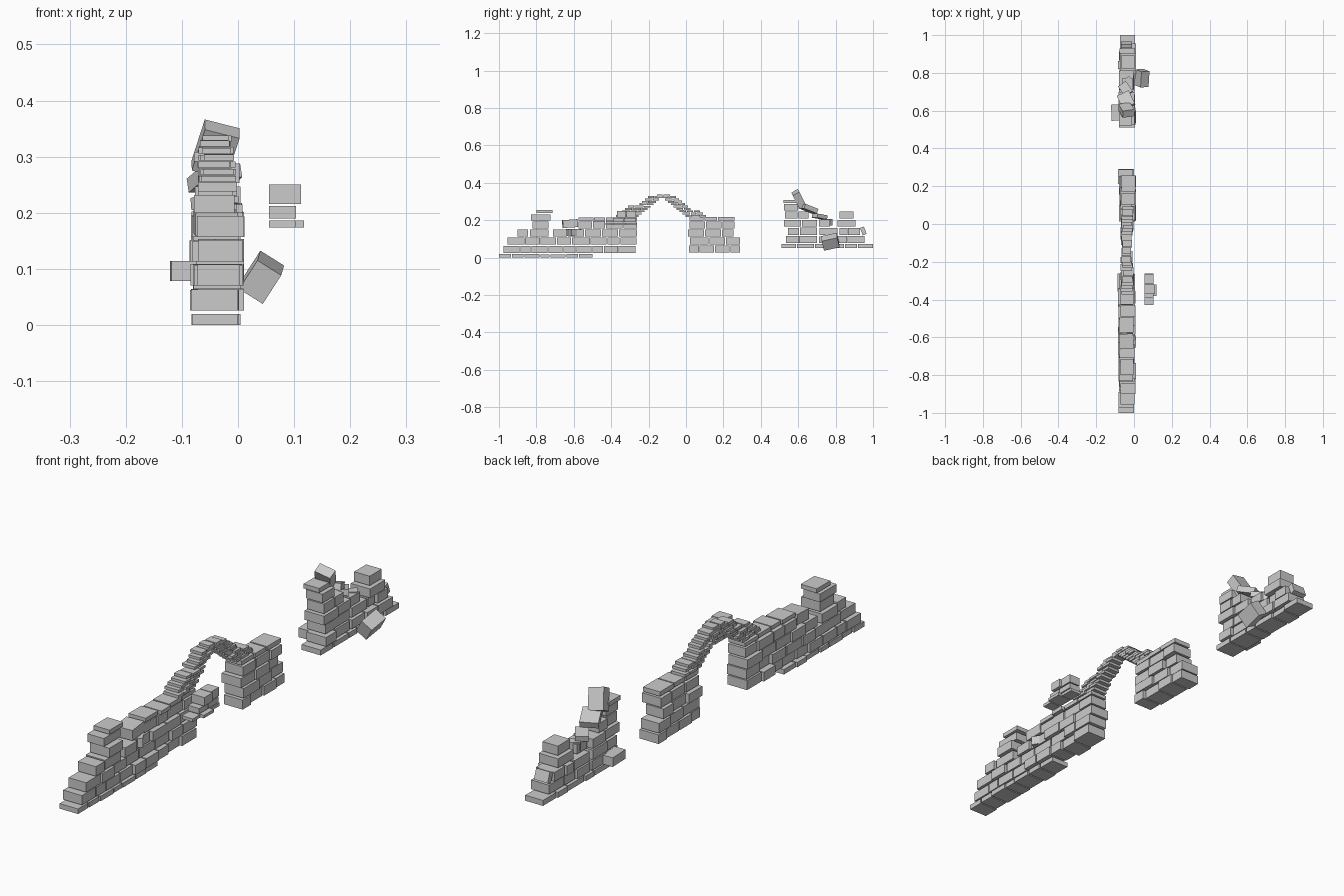
import bpy, bmesh, random
from math import radians
from mathutils import Matrix, Vector, Euler

random.seed(7)
CX = -0.037          # wall centre line


def brick(bm, c, size, rot=(0, 0, 0)):
    m = (Matrix.Translation(Vector(c)) @ Euler([radians(a) for a in rot]).to_matrix().to_4x4()
         @ Matrix.Diagonal((*size, 1)))
    bmesh.ops.create_cube(bm, size=1, matrix=m)


def box(bm, x0, x1, y0, y1, z0, z1):
    brick(bm, ((x0 + x1) / 2, (y0 + y1) / 2, (z0 + z1) / 2), (x1 - x0, y1 - y0, z1 - z0))


def course(bm, z0, z1, y0, y1, n, depth=0.084, shift=0.008, gap=0.005):
    """One row of n uneven bricks, each slid a little across the wall."""
    cuts = [y0 + (y1 - y0) * (i + (random.uniform(-.2, .2) if 0 < i < n else 0)) / n
            for i in range(n + 1)]
    for i in range(n):
        c = CX + random.uniform(-shift, shift)
        d = depth * random.uniform(.9, 1.02) / 2
        box(bm, c - d, c + d, cuts[i] + (gap / 2 if i else 0),
            cuts[i + 1] - (gap / 2 if i < n - 1 else 0), z0, z1 - random.uniform(0, .002))


def finish(bm, name):
    me = bpy.data.meshes.new(name)
    bm.to_mesh(me)
    bm.free()
    bpy.context.collection.objects.link(bpy.data.objects.new(name, me))


def wall(name, rows, extras=()):
    bm = bmesh.new()
    for r in rows:
        course(bm, *r)
    for c, s, rot in extras:
        brick(bm, c, s, rot)
    finish(bm, name)


# long left wall with small tower
wall("long_wall", [
    (0, .02, -1, -.5, 7, .084, .004),
    (.026, .064, -.975, -.27, 9),
    (.07, .109, -.955, -.265, 8),
    (.113, .152, -.9, -.845, 1),
    (.113, .152, -.835, -.735, 1),
    (.113, .152, -.71, -.262, 5),
    (.157, .195, -.82, -.735, 1),
    (.157, .195, -.575, -.262, 4),
    (.2, .216, -.575, -.262, 4, .078),
    (.2, .234, -.83, -.725, 1, .08),
    (.238, .256, -.8, -.715, 1, .076),
], [
    ((-.04, -.62, .182), (.075, .08, .042), (4, 0, 3)),
    ((-.03, -.6, .135), (.06, .06, .036), (0, 0, 30)),
])

# free-standing pier under the right foot of the arch
wall("pier", [
    (.028, .066, .015, .29, 4),
    (.07, .109, .022, .288, 3),
    (.113, .152, .012, .255, 3),
    (.157, .195, .02, .258, 3),
    (.2, .218, .018, .258, 3, .075),
])

# corbelled arch of thin slabs
bm = bmesh.new()
step = .0125
for k in range(9):
    z = .218 + k * step
    reach = .125 * (1 - k / 8)
    left = .12 if z < .27 else .075
    right = .11 if z < .245 else .075
    for y0, y1 in ((-.128 - reach - left, -.128 - reach), (-.128 + reach, -.128 + reach + right)):
        course(bm, z, z + step - .001, y0, y1, 3 if y1 - y0 > .1 else 2,
               .066 - .0015 * k, .006, .003)
course(bm, .327, .338, -.155, -.085, 2, .05, .003)
finish(bm, "arch")

# ruined right wall with toppled stones
wall("ruined_wall", [
    (.052, .074, .51, 1, 6, .084, .004),
    (.079, .116, .535, .7, 2),
    (.079, .116, .71, .955, 3),
    (.122, .16, .545, .7, 2),
    (.122, .16, .715, .81, 1),
    (.122, .16, .82, .93, 2),
    (.166, .203, .525, .7, 2),
    (.166, .203, .71, .77, 1, .06),
    (.166, .203, .81, .905, 1),
    (.209, .248, .53, .655, 2, .08),
    (.209, .248, .82, .895, 1, .07),
    (.253, .288, .525, .6, 1, .075),
    (.291, .309, .522, .595, 1, .075),
], [
    ((-.085, .59, .096), (.07, .085, .036), (0, 0, 2)),
    ((-.04, .603, .313), (.064, .04, .085), (28, 14, 8)),
    ((-.042, .655, .262), (.07, .08, .026), (-20, 0, 25)),
    ((-.045, .715, .22), (.05, .065, .022), (-8, 0, 35)),
    ((-.035, .755, .19), (.05, .035, .034), (0, 0, 40)),
    ((-.04, .948, .143), (.06, .022, .042), (20, 0, 0)),
])

# fallen stone leaning on the ruined wall
bm = bmesh.new()
brick(bm, (.042, .772, .085), (.05, .085, .062), (14, 32, 4))
finish(bm, "fallen_stone")

# small detached pile of bricks in front of the wall
bm = bmesh.new()
for x1, y0, y1, z0, z1 in ((.103, -.43, -.385, .174, .186), (.118, -.382, -.32, .174, .186),
                           (.103, -.317, -.262, .174, .186),
                           (.103, -.39, -.335, .19, .212), (.103, -.332, -.268, .19, .212),
                           (.112, -.37, -.32, .216, .25), (.104, -.317, -.268, .216, .25)):
    box(bm, .055, x1, y0, y1, z0, z1)
finish(bm, "brick_pile")
